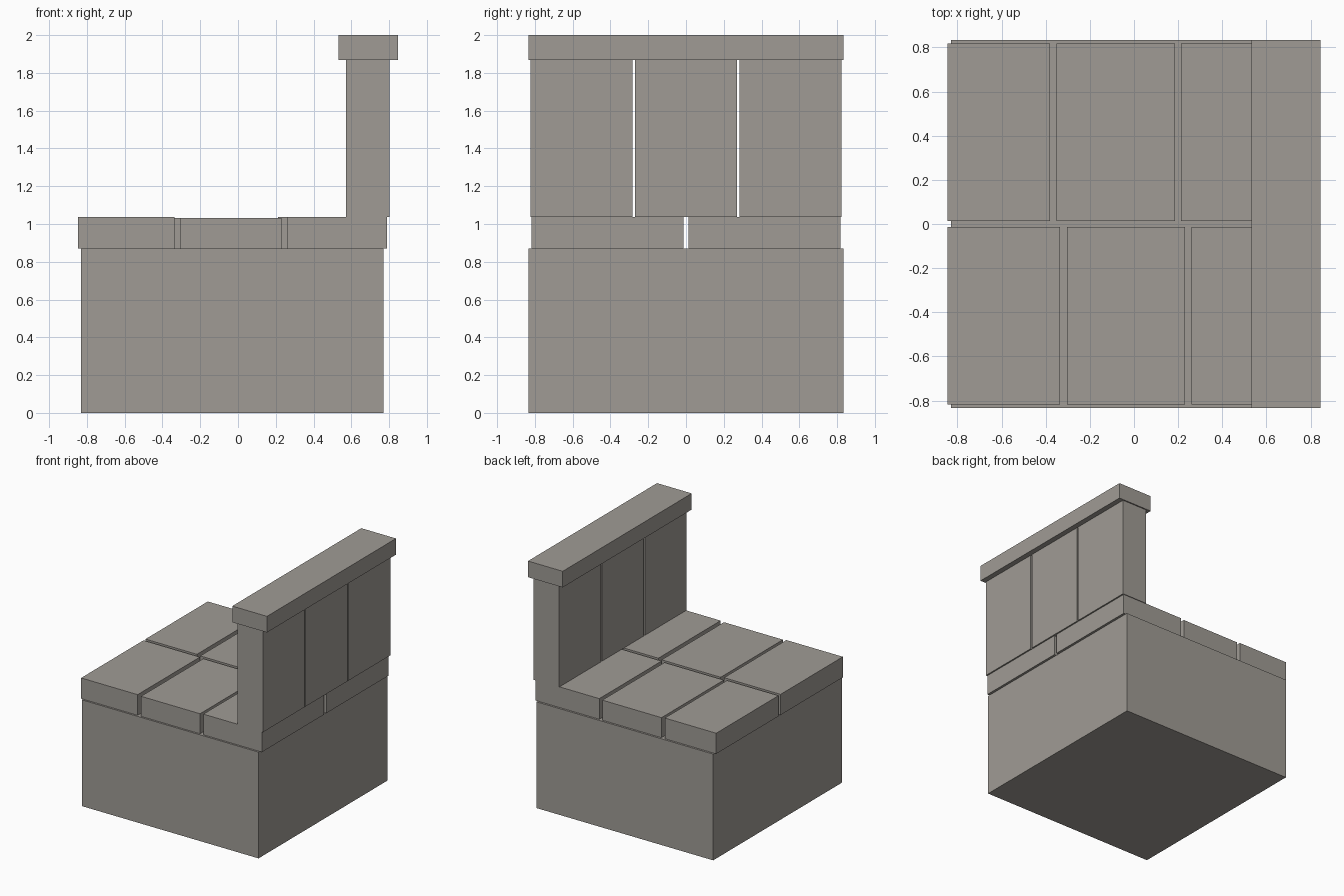
import bpy

if "Cube" in bpy.data.objects:
    bpy.data.objects.remove(bpy.data.objects["Cube"], do_unlink=True)

stone = bpy.data.materials.new("warm_grey_stone")
colour = (0.35, 0.33, 0.30, 1)
stone.diffuse_color = colour
stone.use_nodes = True
stone.node_tree.nodes["Principled BSDF"].inputs["Base Color"].default_value = colour


def block(name, x, y, z):
    """Flat-sided stone spanning the given (low, high) ranges."""
    spans = (x, y, z)
    bpy.ops.mesh.primitive_cube_add(size=1, location=[(a + b) / 2 for a, b in spans])
    ob = bpy.context.object
    ob.name = name
    ob.scale = [b - a for a, b in spans]
    bpy.ops.object.transform_apply(location=False, rotation=False, scale=True)
    ob.data.materials.append(stone)


# Solid plinth
block("base", (-0.83, 0.77), (-0.834, 0.834), (0, 0.869))

# Two staggered rows of paving slabs, the middle ones a touch lower
rows = {
    "front": ((-0.819, -0.014), [(-0.846, -0.335), (-0.304, 0.23), (0.26, 0.79)]),
    "back": ((0.013, 0.818), [(-0.846, -0.381), (-0.351, 0.185), (0.212, 0.79)]),
}
for row, (y, columns) in rows.items():
    for i, x in enumerate(columns):
        top = 1.033 if i == 1 else 1.038
        block(f"{row}_slab_{i + 1}", x, y, (0.869, top))

# Upright wall stones with narrow gaps
for i in (-1, 0, 1):
    mid = i * 0.554
    block(f"wall_stone_{i + 2}", (0.572, 0.802), (mid - 0.27, mid + 0.27), (1.036, 1.868))

# Coping along the wall top
block("wall_cap", (0.532, 0.846), (-0.834, 0.834), (1.868, 2.0))
